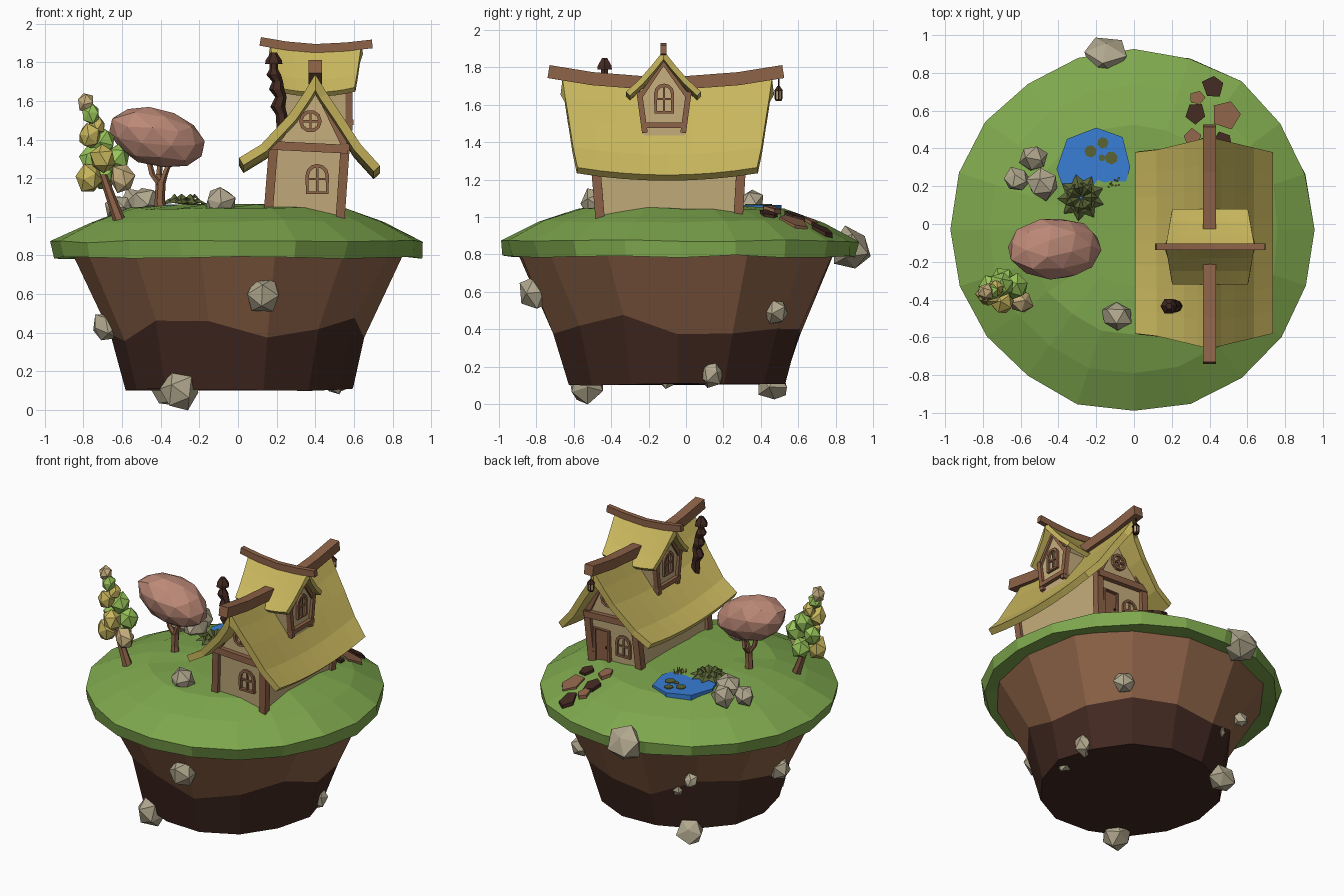
import bpy, bmesh, math, random
from mathutils import Vector as V, Matrix

if "Cube" in bpy.data.objects:
    bpy.data.objects.remove(bpy.data.objects["Cube"])

random.seed(4)
U = random.uniform
COLORS = {
    "grass": (0.21, 0.39, 0.075), "brown": (0.27, 0.125, 0.065),
    "dark_earth": (0.055, 0.022, 0.015), "straw": (0.58, 0.47, 0.11),
    "plaster": (0.57, 0.43, 0.21), "stone": (0.44, 0.39, 0.27),
    "pink_leaf": (0.50, 0.25, 0.185), "water": (0.04, 0.21, 0.66),
    "bright_leaf": (0.31, 0.55, 0.10), "olive": (0.10, 0.125, 0.035)}
MAT = {}
for k, c in COLORS.items():
    MAT[k] = bpy.data.materials.new(k)
    MAT[k].diffuse_color = (*c, 1)


def finish(bm, name, *mats, recalc=True):
    if recalc:
        bmesh.ops.recalc_face_normals(bm, faces=bm.faces)
    me = bpy.data.meshes.new(name)
    bm.to_mesh(me)
    bm.free()
    for m in mats:
        me.materials.append(MAT[m])
    ob = bpy.data.objects.new(name, me)
    bpy.context.collection.objects.link(ob)
    return ob


def bridge(bm, loops, closed=True):
    """Join successive vertex loops with quads."""
    out = []
    for a, b in zip(loops, loops[1:]):
        n = len(a)
        for i in range(n if closed else n - 1):
            j = (i + 1) % n
            out.append(bm.faces.new((a[i], a[j], b[j], b[i])))
    return out


def rings(bm, spec, n=6):
    """Tube through (x, y, z, radius) rings."""
    loops = [[bm.verts.new((x + r * math.cos(math.tau * i / n), y + r * math.sin(math.tau * i / n), z))
              for i in range(n)] for x, y, z, r in spec]
    bridge(bm, loops)
    bm.faces.new(loops[0])
    bm.faces.new(loops[-1])


def sweep(bm, pts, side, w, h, closed=False):
    """Rectangular bar along a planar path; w along side, h in the plane."""
    pts, side, n = [V(p) for p in pts], V(side).normalized(), len(pts)
    loops = []
    for i, p in enumerate(pts):
        a = pts[(i - 1) % n] if closed or i else p
        b = pts[(i + 1) % n] if closed or i < n - 1 else p
        up = side.cross(b - a).normalized() * h / 2
        s = side * w / 2
        loops.append([bm.verts.new(q) for q in (p + s + up, p - s + up, p - s - up, p + s - up)])
    if closed:
        loops.append(loops[0])
    bridge(bm, loops)
    if not closed:
        bm.faces.new(loops[0])
        bm.faces.new(loops[-1])


def blob(bm, c, r, sub=1, jit=0.13):
    r = V(r) if isinstance(r, tuple) else V((r, r, r))
    m = Matrix.Rotation(U(0, 6), 3, V((U(-1, 1), U(-1, 1), 1)))
    for v in bmesh.ops.create_icosphere(bm, subdivisions=sub, radius=1)["verts"]:
        p = (m @ v.co) * U(1 - jit, 1 + jit)
        v.co = V(c) + V((p.x * r.x, p.y * r.y, p.z * r.z))


def prism(bm, pts, z0, z1):
    """Flat plate; z0 and z1 are functions of x and y."""
    loops = [[bm.verts.new((x, y, f(x, y))) for x, y in pts] for f in (z0, z1)]
    bridge(bm, loops)
    for l in loops:
        bm.faces.new(l)


def poly(x, y, r, n, jit=0.0):
    o = U(0, 6)
    return [(x + r * U(1 - jit, 1 + jit) * math.cos(o + math.tau * i / n),
             y + r * U(1 - jit, 1 + jit) * math.sin(o + math.tau * i / n)) for i in range(n)]


# Grass cap: dome, lip and underside
TOP = [(0.3, 1.06), (0.56, 1.045), (0.77, 0.975), (0.965, 0.872)]
def ground(x, y):
    r = math.hypot(x, y + 0.03)
    for (r0, z0), (r1, z1) in zip(TOP, TOP[1:]):
        if r < r1:
            return z0 + (z1 - z0) * max(0, (r - r0) / (r1 - r0))
    return TOP[-1][1]

bm = bmesh.new()
loops, N = [], 20
for k, (r, z) in enumerate(TOP + [(0.945, 0.79), (0.83, 0.80)]):
    loops.append([bm.verts.new((r * math.cos(math.tau * i / N) * q, r * math.sin(math.tau * i / N) * q - 0.03, z + U(-.008, .008)))
                  for i in range(N) for q in [U(.985, 1.01)]])
bridge(bm, loops)
bm.faces.new(loops[0])
bm.faces.new(loops[-1])
finish(bm, "grass_cap", "grass")

# Soil: brown upper band, dark lower band with a wavy border
bm = bmesh.new()
loops, N = [], 14
for r, z, dz in [(0.87, 0.81, 0), (0.67, 0.42, 0.065), (0.59, 0.105, 0.006)]:
    loops.append([bm.verts.new((r * math.cos(math.tau * i / N) * q, r * math.sin(math.tau * i / N) * q - 0.045, z + U(-dz, dz)))
                  for i in range(N) for q in [U(.97, 1.02)]])
bridge(bm, loops[:2])
for f in bridge(bm, loops[1:]) + [bm.faces.new(loops[2])]:
    f.material_index = 1
finish(bm, "soil", "brown", "dark_earth")

# Rocks on the grass and stuck in the soil
bm = bmesh.new()
for x, y, z, r in [(-.53, .35, 1.07, .08), (-.62, .235, 1.05, .07), (-.48, .21, 1.07, .085), (-.09, -.49, 1.07, .085),
                   (-.15, .88, .83, .12), (.13, -.80, .60, .095), (-.30, -.53, .10, .10), (.53, .135, .165, .075),
                   (-.36, .46, .10, .095), (.48, .48, .49, .075), (-.68, -.08, .43, .08), (.50, -.1, .14, .06),
                   (-.43, .56, .52, .05), (-.29, .51, .4, .04)]:
    blob(bm, (x, y, z), (r * 1.02, r * .95, r))
finish(bm, "rocks", "stone")

# Pond, lily pads, reeds and leafy bush
bm = bmesh.new()
prism(bm, [(-.2, .51), (-.06, .46), (-.02, .3), (-.07, .13), (-.23, .07), (-.37, .18), (-.41, .29), (-.355, .45)],
      lambda x, y: 1.02, lambda x, y: 1.064)
finish(bm, "pond", "water")
bm = bmesh.new()
for x, y, r in [(-.23, .385, .033), (-.165, .43, .03), (-.12, .35, .035), (-.17, .35, .018)]:
    prism(bm, poly(x, y, r, 7), lambda x, y: 1.06, lambda x, y: 1.069)
finish(bm, "lily_pads", "olive")
bm = bmesh.new()
for _ in range(10):
    x, y = -.09 + U(-.045, .045), .215 + U(-.03, .03)
    rings(bm, [(x, y, 1.05, .006), (x + U(-.015, .015), y, 1.10, .003)], 3)
finish(bm, "reeds", "straw")
bm = bmesh.new()
for n, ln, lift in [(9, .125, .02), (7, .09, .045)]:
    for i in range(n):
        a = math.tau * i / n + lift * 20
        d, s, c = V((math.cos(a), math.sin(a), 0)), V((-math.sin(a), math.cos(a), 0)), V((-.28, .14, 1.055))
        b, m, t = [bm.verts.new(c + d * ln * k + V((0, 0, z))) for k, z in ((.05, .01), (.6, lift + .02), (1, lift * .6))]
        for sg in (-1, 1):
            e = bm.verts.new(c + d * ln * .6 + s * sg * ln * .3 + V((0, 0, lift)))
            bm.faces.new((b, m, e))
            bm.faces.new((m, t, e))
finish(bm, "leafy_bush", "olive")

# Stepping stones behind the house
for name, mat, items in [("dark_stepping_stones", "dark_earth", [(.42, .73, .06), (.325, .585, .058), (.47, .44, .05)]),
                         ("brown_stepping_stones", "brown", [(.335, .67, .04), (.49, .58, .08), (.31, .455, .05)])]:
    bm = bmesh.new()
    for x, y, r in items:
        prism(bm, poly(x, y, r, 5, .12), lambda x, y: ground(x, y) - .02, lambda x, y: ground(x, y) + .016)
    finish(bm, name, mat)

# Round pink tree
bm = bmesh.new()
rings(bm, [(-.40, -.13, 1.0, .035), (-.405, -.13, 1.09, .026), (-.40, -.13, 1.18, .026)])
for x, y in [(-.47, -.13), (-.34, -.14), (-.40, -.07)]:
    rings(bm, [(-.40, -.13, 1.16, .022), ((x - .4) / 2 - .01, y, 1.22, .017), (x, y, 1.32, .014)], 5)
finish(bm, "round_tree_trunk", "brown")
bm = bmesh.new()
blob(bm, (-.42, -.13, 1.415), (.255, .165, .155), 2, .05)
for v in bm.verts:
    v.co.z -= (v.co.x + .42) * .18
finish(bm, "round_tree_crown", "pink_leaf")

# Tall tree with clustered leaves
bm = bmesh.new()
rings(bm, [(-.605, -.36, .96, .036), (-.65, -.36, 1.08, .028), (-.70, -.36, 1.22, .022)])
finish(bm, "tall_tree_trunk", "brown")
for mat, items in {
    "bright_leaf": [(-.69, -.30, 1.21, .07), (-.63, -.33, 1.30, .07), (-.76, -.33, 1.30, .065),
                    (-.70, -.32, 1.39, .065), (-.76, -.36, 1.53, .05)],
    "straw": [(-.77, -.37, 1.20, .068), (-.70, -.41, 1.30, .065), (-.77, -.38, 1.42, .06), (-.73, -.34, 1.47, .05)],
    "plaster": [(-.60, -.41, 1.20, .068), (-.785, -.36, 1.59, .045)]}.items():
    bm = bmesh.new()
    for x, y, z, r in items:
        blob(bm, (x, y, z), (r, r, r * 1.15))
    finish(bm, "tall_tree_leaves_" + mat, mat)

# House body and dormer body
def hull(name, pts):
    bm = bmesh.new()
    bmesh.ops.convex_hull(bm, input=[bm.verts.new(p) for p in pts])
    finish(bm, name, "plaster")

hull("house_walls", [(x, y, .97) for x in (.15, .53) for y in (-.455, .275)] +
     [(x, y, 1.36) for x in (.18, .56) for y in (-.49, .30)] + [(.4, y, 1.67) for y in (-.495, .305)])
hull("dormer_walls", [(x, y, 1.42) for x in (.235, .57) for y in (-.225, -.01)] +
     [(x, y, 1.64) for x in (.23, .575) for y in (-.255, .02)] + [(x, -.12, 1.83) for x in (.23, .575)])

# Thatched roofs: sagging ridge, flared eaves
def roof(name, place, section, half_ridge, half_eave, sag, thick):
    bm = bmesh.new()
    dmax = max(d for d, z in section)
    loops = []
    for i in range(9):
        t = -1 + i / 4
        loops.append([bm.verts.new(place(t * (half_ridge + (half_eave - half_ridge) * min(1, abs(d) / dmax)), d, z + sag * t * t))
                      for d, z in section])
    for f in bridge(bm, loops, False):
        f.normal_update()
        if f.normal.z < 0:
            f.normal_flip()
    ob = finish(bm, name, "straw", recalc=False)
    so = ob.modifiers.new("thickness", "SOLIDIFY")
    so.thickness, so.offset, so.use_even_offset = thick, -1, True

roof("main_roof", lambda s, d, z: (.4 + d, -.1 + s, z),
     [(-.395, 1.265), (-.28, 1.335), (-.135, 1.49), (-.06, 1.60), (0, 1.70), (.06, 1.60), (.135, 1.49), (.235, 1.335), (.335, 1.225)],
     .56, .48, .04, .045)
roof("dormer_roof", lambda s, d, z: (.403 + s, -.12 + d, z),
     [(-.2, 1.645), (-.13, 1.71), (-.06, 1.79), (0, 1.865), (.06, 1.79), (.13, 1.71), (.2, 1.645)], .235, .2, .025, .03)

# Ridge beams
bm = bmesh.new()
sweep(bm, [(.4, -.735, 1.778), (.4, -.5, 1.74), (.4, -.12, 1.71), (.4, .28, 1.74), (.4, .52, 1.778)], (1, 0, 0), .068, .07)
sweep(bm, [(.115, -.12, 1.908), (.25, -.12, 1.885), (.4, -.12, 1.872), (.56, -.12, 1.88), (.695, -.12, 1.895)], (0, 1, 0), .034, .045)
finish(bm, "ridge_beams", "brown")

# Timber frame: posts, cross beams and gable rafters on both ends
bm = bmesh.new()
for y0, y1 in [(-.457, -.492), (.277, .302)]:
    for x0, x1 in [(.152, .185), (.527, .556)]:
        sweep(bm, [(x0, y0, .965), (x1, y1, 1.38)], (0, 1, 0), .05, .047)
    sweep(bm, [(.165, y1, 1.37), (.57, y1, 1.35)], (0, 1, 0), .06, .045)
    sweep(bm, [(.19, y1, 1.375), (.4, y1, 1.665), (.55, y1, 1.375)], (0, 1, 0), .035, .035)
for x in (.23, .575):
    for y0, y1 in [(-.22, -.25), (-.015, .015)]:
        sweep(bm, [(x, y0, 1.45), (x, y1, 1.67)], (1, 0, 0), .035, .03)
    sweep(bm, [(x, -.24, 1.49), (x, .005, 1.49)], (1, 0, 0), .045, .03)
    sweep(bm, [(x, -.24, 1.65), (x, -.12, 1.82), (x, .005, 1.65)], (1, 0, 0), .03, .025)
finish(bm, "timber_frame", "brown")

# Windows: arched and round frames with crossbars
def window(bm, c, right, hw, h, arched=True):
    c, right, up = V(c), V(right), V((0, 0, 1))
    out = right.cross(up)
    if arched:
        uv = [(-hw, 0), (hw, 0)] + [(hw * math.cos(a * math.pi / 6), h - hw + hw * math.sin(a * math.pi / 6)) for a in range(7)]
    else:
        uv = [(hw * math.cos(a * math.tau / 10), h / 2 + hw * math.sin(a * math.tau / 10)) for a in range(10)]
    sweep(bm, [c + right * u + up * v for u, v in uv], out, .036, .018, True)
    sweep(bm, [c, c + up * h], out, .026, .011)
    sweep(bm, [c - right * hw + up * h * .5, c + right * hw + up * h * .5], out, .026, .011)

bm = bmesh.new()
window(bm, (.41, -.475, 1.125), (1, 0, 0), .052, .14)
window(bm, (.375, -.493, 1.445), (1, 0, 0), .05, .1, False)
window(bm, (.285, .285, 1.11), (1, 0, 0), .05, .14)
window(bm, (.39, .303, 1.445), (1, 0, 0), .05, .1, False)
for x in (.231, .574):
    window(bm, (x, -.117, 1.56), (0, 1, 0), .045, .145)
finish(bm, "window_frames", "brown")

# Back door with frame and knob
bm = bmesh.new()
sweep(bm, [(.45, .284, 1.03), (.45, .29, 1.25)], (0, 1, 0), .02, .11)
sweep(bm, [(.395, .284, 1.03), (.395, .29, 1.26), (.505, .29, 1.26), (.505, .284, 1.03)], (0, 1, 0), .045, .018)
finish(bm, "back_door", "brown")
bm = bmesh.new()
blob(bm, (.415, .302, 1.14), .009)
finish(bm, "door_knob", "dark_earth")

# Crooked chimney pipe
bm = bmesh.new()
rings(bm, [(x, -.435, z, r) for x, z, r in [
    (.235, 1.38, .03), (.225, 1.53, .03), (.205, 1.57, .038), (.222, 1.62, .03), (.20, 1.66, .04), (.205, 1.70, .028),
    (.185, 1.735, .038), (.185, 1.765, .022), (.185, 1.79, .022), (.185, 1.79, .045), (.185, 1.81, .042), (.185, 1.85, .016)]])
finish(bm, "chimney", "dark_earth")

# Hanging lantern at the back ridge end
bm = bmesh.new()
rings(bm, [(.4, .495, 1.69, .004), (.4, .495, 1.76, .004)], 4)
rings(bm, [(.4, .495, 1.675, .028), (.4, .495, 1.70, .008)])
rings(bm, [(.4, .495, 1.62, .018), (.4, .495, 1.63, .022)])
for a in range(6):
    x, y = .4 + .021 * math.cos(a * math.tau / 6), .495 + .021 * math.sin(a * math.tau / 6)
    rings(bm, [(x, y, 1.63, .004), (x, y, 1.676, .004)], 4)
finish(bm, "lantern_frame", "dark_earth")
bm = bmesh.new()
rings(bm, [(.4, .495, 1.63, .016), (.4, .495, 1.675, .019)])
finish(bm, "lantern_light", "plaster")

for m in bpy.data.materials:
    if m.users and not m.is_grease_pencil:
        m.use_nodes = True
        m.node_tree.nodes["Principled BSDF"].inputs["Base Color"].default_value = m.diffuse_color
